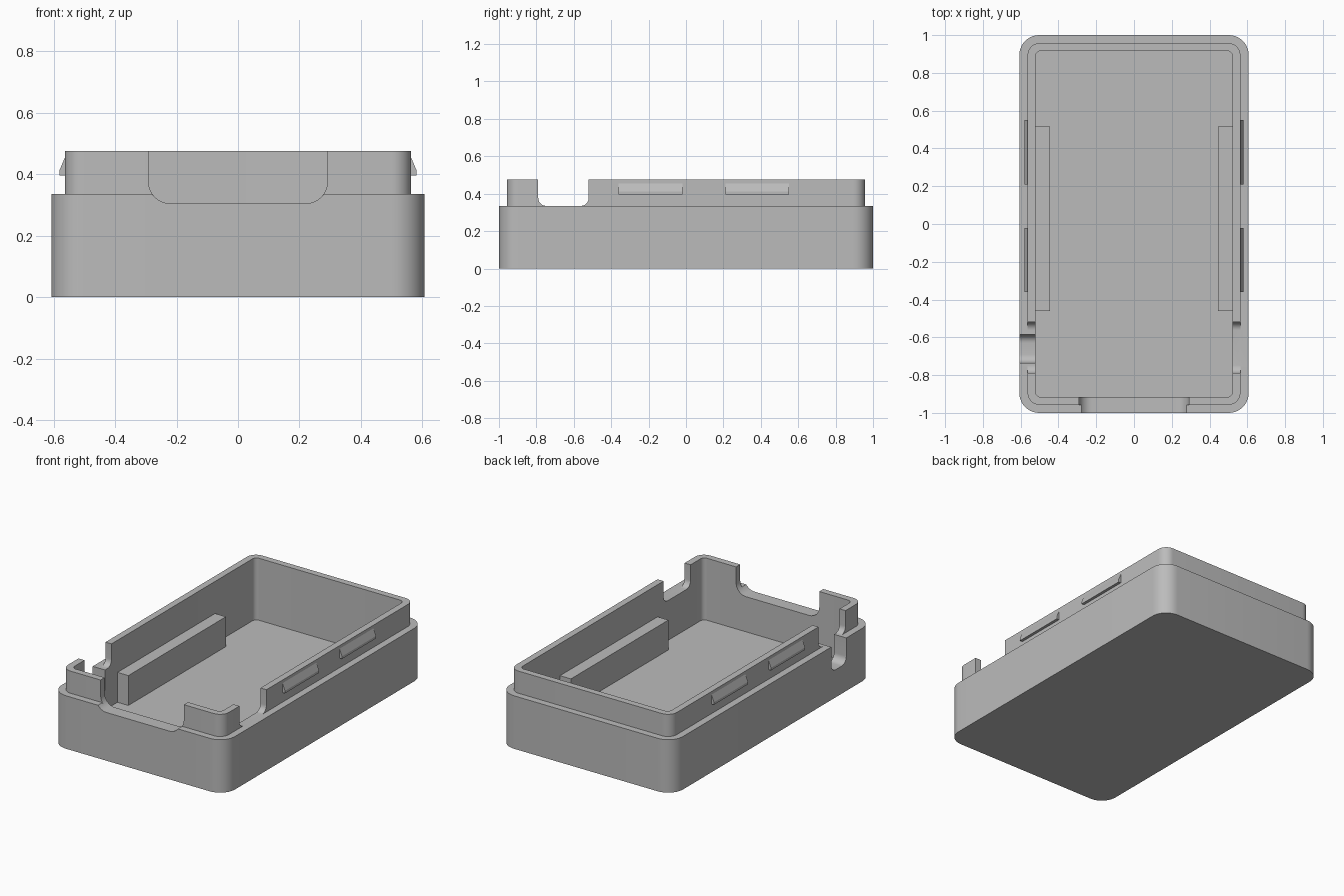
import bpy, bmesh, math
from mathutils import Vector

if "Cube" in bpy.data.objects:
    bpy.data.objects.remove(bpy.data.objects["Cube"])

grey = bpy.data.materials.new("grey plastic")
grey.diffuse_color = (0.5, 0.5, 0.5, 1)
grey.use_nodes = True
grey.node_tree.nodes["Principled BSDF"].inputs["Base Color"].default_value = grey.diffuse_color

WALL_TOP, LIP_TOP, FLOOR, OPEN = 0.335, 0.475, 0.083, 9.0


def finish(name, bm):
    mesh = bpy.data.meshes.new(name)
    bm.to_mesh(mesh)
    bm.free()
    mesh.materials.append(grey)
    obj = bpy.data.objects.new(name, mesh)
    bpy.context.collection.objects.link(obj)
    return obj


def prism(name, pts, offset):
    """Extrude a closed 3D outline along an offset."""
    bm = bmesh.new()
    a = [bm.verts.new(p) for p in pts]
    b = [bm.verts.new(Vector(p) + Vector(offset)) for p in pts]
    bm.faces.new(a)
    bm.faces.new(b[::-1])
    for i in range(len(a)):
        j = (i + 1) % len(a)
        bm.faces.new((a[j], a[i], b[i], b[j]))
    bmesh.ops.recalc_face_normals(bm, faces=bm.faces[:])
    return finish(name, bm)


def notch(lo, hi, z, r, rim=OPEN, steps=8):
    """(position, height) stations of a U notch with rounded bottom corners."""
    pts = [(lo, rim)]
    for cx, start in ((lo + r, math.pi), (hi - r, 1.5 * math.pi)):
        for i in range(steps + 1):
            a = start + math.pi / 2 * i / steps
            pts.append((cx + r * math.cos(a), z + r + r * math.sin(a)))
    return pts + [(hi, rim)]


# Notches: front opening, matching side gaps in the lip, deep slot on the left
front = notch(-0.291, 0.291, 0.305, 0.07)
right = notch(-0.79, -0.52, WALL_TOP, 0.042)
slot = notch(-0.735, -0.585, 0.175, 0.045, rim=WALL_TOP)
half = len(right) // 2
left = (right[:half] + slot + right[half:])[::-1]


def ring(hx, hy, r, cap, notched=True, steps=10):
    """Rounded rectangle whose height dips to follow the notches."""
    pts = []
    for q, (sx, sy) in enumerate([(1, 1), (-1, 1), (-1, -1), (1, -1)]):
        for i in range(steps + 1):
            a = math.pi / 2 * (q + i / steps)
            pts.append((sx * (hx - r) + r * math.cos(a),
                        sy * (hy - r) + r * math.sin(a), cap))
        if notched and q == 1:
            pts += [(-hx, y, min(cap, h)) for y, h in left]
        elif notched and q == 2:
            pts += [(x, -hy, min(cap, h)) for x, h in front]
        elif notched and q == 3:
            pts += [(hx, y, min(cap, h)) for y, h in right]
    return pts


# Tray shell: outer wall, ledge, raised lip and cavity lofted as one skin
bm = bmesh.new()
shared = {}


def vert(p):
    key = tuple(round(c, 5) for c in p)
    if key not in shared:
        shared[key] = bm.verts.new(p)
    return shared[key]


def add_face(pts):
    verts = list(dict.fromkeys(vert(p) for p in pts))
    if len(verts) > 2:
        face = bm.faces.new(verts)
        if face.calc_area() < 1e-8:
            bm.faces.remove(face)


outer, lip, cavity = (0.607, 1.0, 0.105), (0.563, 0.957, 0.062), (0.521, 0.916, 0.028)
rings = [ring(*outer, 0.0), ring(*outer, WALL_TOP), ring(*lip, WALL_TOP),
         ring(*lip, LIP_TOP), ring(*cavity, LIP_TOP), ring(*cavity, FLOOR)]
for lower, upper in zip(rings, rings[1:]):
    for i in range(len(lower)):
        j = (i + 1) % len(lower)
        add_face((lower[i], lower[j], upper[j], upper[i]))
add_face(ring(*outer, 0.0, notched=False)[::-1])
add_face(ring(*cavity, FLOOR, notched=False))
tray = finish("tray_shell", bm)
for poly in tray.data.polygons:
    poly.use_smooth = True
tray.data.set_sharp_from_angle(angle=math.radians(30))

for side, s in (("left", -1), ("right", 1)):
    # Support rail standing on the floor against the wall
    rail = [(s * x, -0.46, z) for x, z in
            ((0.53, FLOOR - 0.01), (0.445, FLOOR - 0.01), (0.445, 0.272), (0.53, 0.272))]
    prism(side + "_rail", rail, (0, 0.975, 0))
    # Wedge-shaped snap clips on the outside of the lip
    for tag, y0 in (("front", -0.36), ("back", 0.21)):
        clip = [(s * x, y0, z) for x, z in
                ((0.555, 0.396), (0.581, 0.396), (0.581, 0.412), (0.563, 0.455), (0.555, 0.455))]
        prism(f"{side}_{tag}_clip", clip, (0, 0.34, 0))
